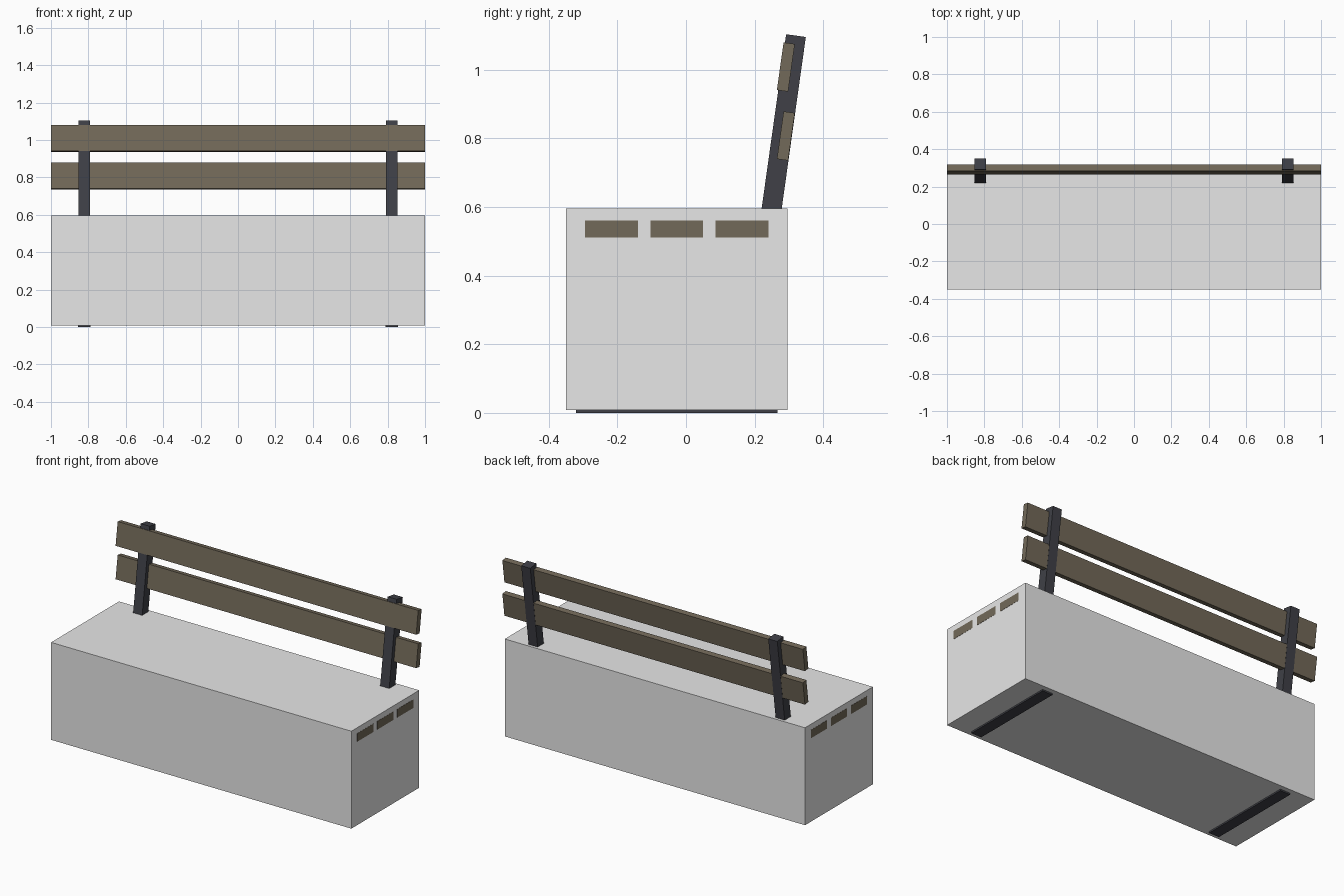
import bpy
import math

cube = bpy.data.objects.get("Cube")
if cube:
    bpy.data.objects.remove(cube, do_unlink=True)


def material(name, rgb):
    mat = bpy.data.materials.new(name)
    mat.use_nodes = True
    colour = (*rgb, 1.0)
    mat.diffuse_color = colour
    mat.node_tree.nodes["Principled BSDF"].inputs["Base Color"].default_value = colour
    return mat


grey = material("light grey", (0.8, 0.8, 0.8))
wood = material("weathered wood", (0.17, 0.142, 0.10))
metal = material("dark metal", (0.05, 0.051, 0.063))


def box(name, centre, size, mat, tilt=0.0):
    bpy.ops.mesh.primitive_cube_add(size=1, location=centre, rotation=(tilt, 0, 0))
    obj = bpy.context.object
    obj.name = name
    obj.scale = size
    obj.data.materials.append(mat)
    return obj


LEAN = math.radians(-8)

# Solid block under the backrest
box("base_block", (0, -0.027, 0.302), (1.998, 0.645, 0.586), grey)

# Seat slats, with ends just showing on the block sides
for i in range(3):
    box(f"seat_slat_{i + 1}", (0, -0.217 + 0.19 * i, 0.536), (2, 0.154, 0.05), wood)

# Two leaning backrest slats
for name, z in (("lower", 0.807), ("upper", 1.008)):
    box(f"{name}_back_slat", (0, 0.291, z), (2, 0.033, 0.14), wood, LEAN)

# Back posts and foot bars on each side
for side, x in (("left", 0.822), ("right", -0.822)):
    length = 0.56
    top_y, top_z = 0.3205, 1.0995
    centre = (x, top_y + math.sin(LEAN) * length / 2, top_z - math.cos(LEAN) * length / 2)
    box(f"{side}_back_post", centre, (0.06, 0.058, length), metal, LEAN)
    box(f"{side}_foot_bar", (x, -0.027, 0.025), (0.068, 0.587, 0.05), metal)
